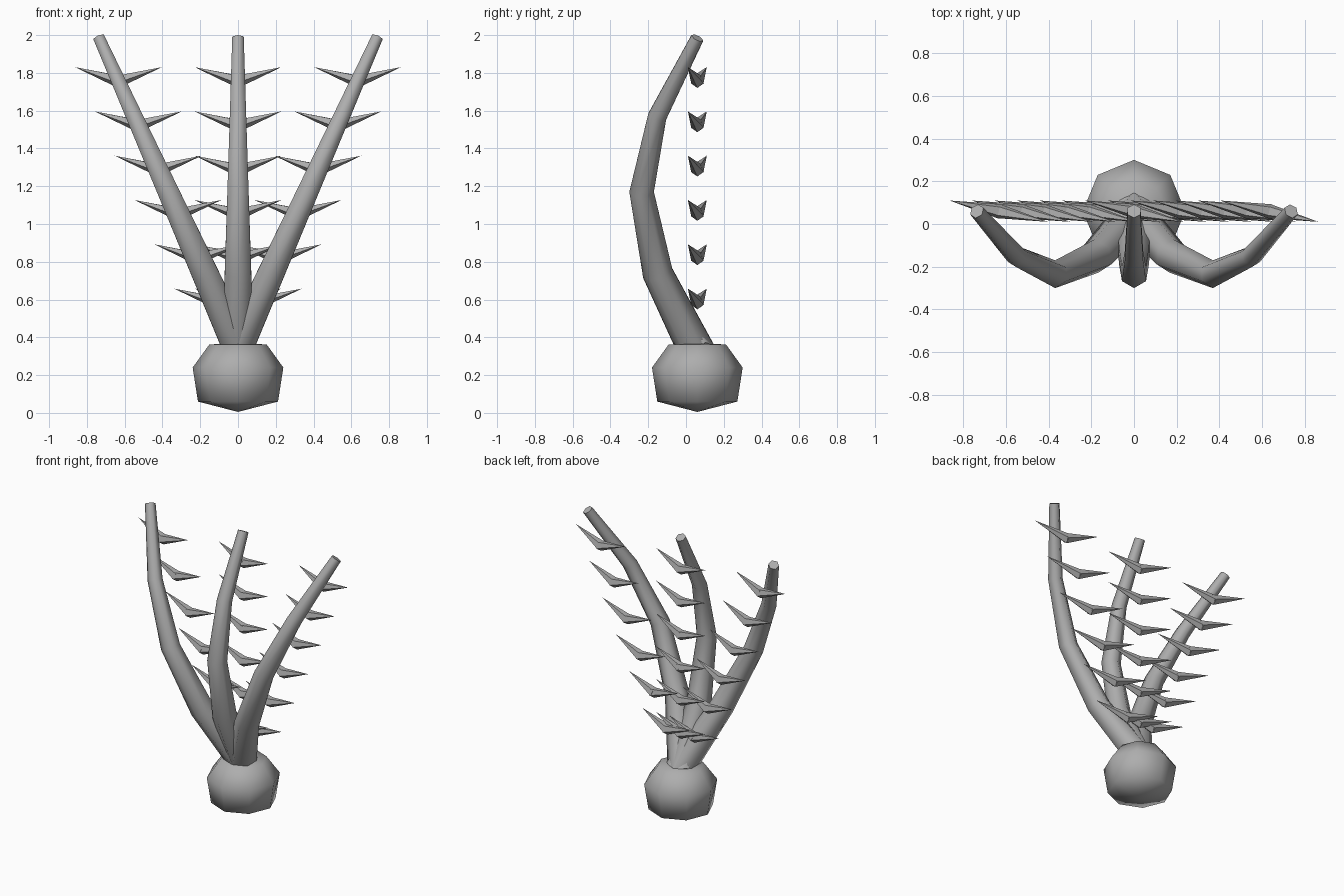
import bpy, bmesh, math
from mathutils import Vector

cube = bpy.data.objects.get("Cube")
if cube:
    bpy.data.objects.remove(cube, do_unlink=True)

grey = bpy.data.materials.new("plain_grey")
grey.use_nodes = True
colour = (0.42, 0.42, 0.42, 1)
grey.diffuse_color = colour
grey.node_tree.nodes["Principled BSDF"].inputs["Base Color"].default_value = colour


def finish(bm, name, angle):
    """Turn a bmesh into a named, shaded object."""
    bmesh.ops.recalc_face_normals(bm, faces=bm.faces)
    mesh = bpy.data.meshes.new(name)
    bm.to_mesh(mesh)
    bm.free()
    mesh.materials.append(grey)
    obj = bpy.data.objects.new(name, mesh)
    bpy.context.collection.objects.link(obj)
    bpy.ops.object.select_all(action="DESELECT")
    obj.select_set(True)
    bpy.context.view_layer.objects.active = obj
    bpy.ops.object.shade_smooth_by_angle(angle=math.radians(angle))
    return obj


def skin(bm, rings):
    """Join successive rings of vertices with quads."""
    n = len(rings[0])
    for a, b in zip(rings, rings[1:]):
        for i in range(n):
            j = (i + 1) % n
            bm.faces.new((a[i], a[j], b[j], b[i]))


def fan(bm, ring, tip):
    for i in range(len(ring)):
        bm.faces.new((ring[i], ring[(i + 1) % len(ring)], tip))


# Bulb: eight-sided turned profile with a flattened top
def bulb():
    bm = bmesh.new()
    rings = []
    for r, z in ((0.212, 0.06), (0.24, 0.24), (0.152, 0.362)):
        rings.append([bm.verts.new((r * math.cos(k * math.pi / 4),
                                    0.06 + r * math.sin(k * math.pi / 4), z))
                      for k in range(8)])
    skin(bm, rings)
    fan(bm, rings[0], bm.verts.new((0, 0.06, 0.005)))
    fan(bm, rings[-1], bm.verts.new((0, 0.06, 0.37)))
    finish(bm, "bulb", 75)


# Stem: tapering six-sided tube along a bowed path (y, z, radius)
PATH = ((0.06, 0.32, 0.097), (-0.15, 0.74, 0.081), (-0.235, 1.17, 0.065),
        (-0.152, 1.57, 0.05), (0.06, 1.985, 0.035))
LEAN = 0.45


def stem(name, side):
    bm = bmesh.new()
    pts = [Vector((side * LEAN * (z - 0.35), y, z)) for y, z, r in PATH]
    rings = []
    for i, p in enumerate(pts):
        along = (pts[min(i + 1, len(pts) - 1)] - pts[max(i - 1, 0)]).normalized()
        u = Vector((0, -1, 0))
        u = (u - along * u.dot(along)).normalized()
        v = along.cross(u)
        r = PATH[i][2]
        rings.append([bm.verts.new(p + r * (u * math.cos(k * math.pi / 3)
                                            + v * math.sin(k * math.pi / 3)))
                      for k in range(6)])
    skin(bm, rings)
    bm.faces.new(rings[0])
    bm.faces.new(rings[-1])
    finish(bm, name, 62)


# Thorn pair: two slim cones spreading from a shared root
def thorn_pair(name, root):
    bm = bmesh.new()
    for s in (-1, 1):
        tip = Vector((s * 0.23, -s * 0.05, 0.073))
        axis = tip.normalized()
        down = Vector((0, 0, -1))
        u = (down - axis * down.dot(axis)).normalized()
        v = axis.cross(u)
        base = root - axis * 0.008
        ring = [bm.verts.new(base + 0.036 * (u * math.cos(k * math.tau / 5)
                                             + v * math.sin(k * math.tau / 5)))
                for k in range(5)]
        fan(bm, ring, bm.verts.new(root + tip))
        bm.faces.new(ring)
    finish(bm, name, 40)


bulb()
for label, side in (("right", -1), ("middle", 0), ("left", 1)):
    stem(label + "_stem", side)
    for level in range(6):
        spot = Vector((side * (0.108 + 0.105 * level), 0.06, 0.585 + 0.2345 * level))
        thorn_pair(f"{label}_thorn_pair_{level + 1}", spot)
